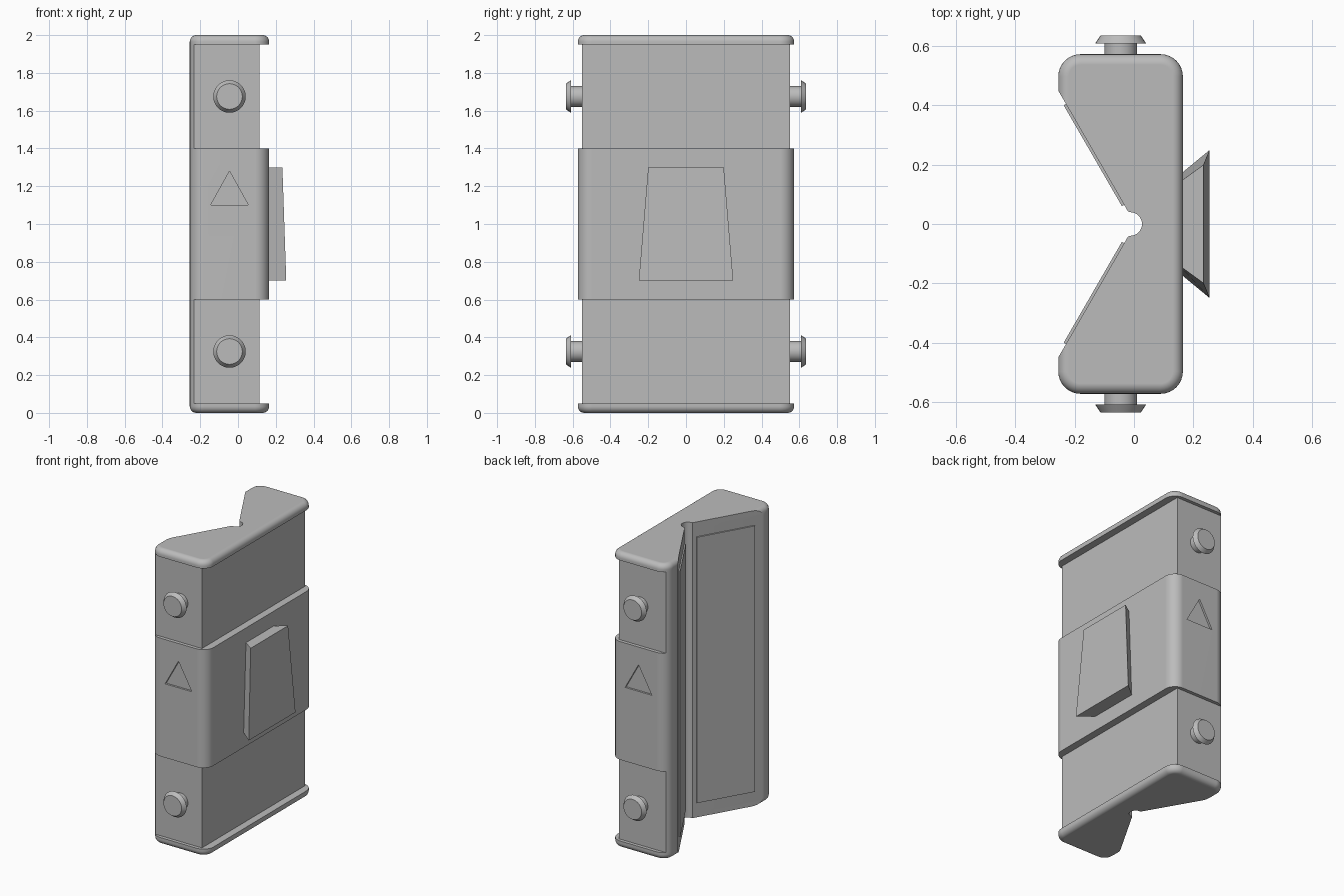
import bpy, bmesh, math
from mathutils import Vector

if "Cube" in bpy.data.objects:
    bpy.data.objects.remove(bpy.data.objects["Cube"])

grey = bpy.data.materials.new("plain_grey")
grey.diffuse_color = (0.5, 0.5, 0.5, 1)
grey.use_nodes = True
grey.node_tree.nodes["Principled BSDF"].inputs["Base Color"].default_value = grey.diffuse_color

XL, XR, YH = -0.2555, 0.165, 0.573     # outer plan limits
R, FIL, SEG = 0.075, 0.035, 8          # plan corner radius, rim fillet, arc steps
CORE_X, CORE_Y = 0.115, 0.55           # limits of the set-in core
WALL_Y, T60 = 0.45, math.sqrt(3)       # notch wall start, wall slope


def arc(cx, cy, r, a0, a1, n=SEG):
    return [(cx + r * math.cos(math.radians(a0 + (a1 - a0) * i / n)),
             cy + r * math.sin(math.radians(a0 + (a1 - a0) * i / n))) for i in range(n + 1)]


def profile(d=0.0, core=False):
    """Plan outline with V notch and round groove, inset by d on the outside."""
    r = R - d
    pts = [(XL + d, -WALL_Y + T60 * d)]
    pts = pts[:1] + arc(XL + R, -YH + R, r, 180, 270) + arc(XR - R, -YH + R, r, 270, 360)
    pts += arc(XR - R, YH - R, r, 0, 90) + arc(XL + R, YH - R, r, 90, 180)
    pts += [(XL + d, WALL_Y - T60 * d), (-0.02, 0.042)]
    pts += arc(-0.013, 0, 0.04, 90, -90, 16) + [(-0.02, -0.042)]
    if core:
        pts = [(min(x, CORE_X), max(-CORE_Y, min(CORE_Y, y))) for x, y in pts]
    return pts


def make(name, rings):
    """Skin a stack of equal-length rings and close both ends."""
    bm = bmesh.new()
    loops = [[bm.verts.new(p) for p in ring] for ring in rings]
    n = len(loops[0])
    for a, b in zip(loops, loops[1:]):
        for i in range(n):
            j = (i + 1) % n
            bm.faces.new((a[i], a[j], b[j], b[i]))
    bm.faces.new(loops[0][::-1])
    bm.faces.new(loops[-1])
    bmesh.ops.remove_doubles(bm, verts=bm.verts, dist=1e-5)
    bmesh.ops.recalc_face_normals(bm, faces=bm.faces)
    me = bpy.data.meshes.new(name)
    bm.to_mesh(me)
    bm.free()
    me.materials.append(grey)
    ob = bpy.data.objects.new(name, me)
    bpy.context.collection.objects.link(ob)
    return ob


def activate(ob):
    bpy.ops.object.select_all(action='DESELECT')
    ob.select_set(True)
    bpy.context.view_layer.objects.active = ob


def smooth(ob):
    activate(ob)
    bpy.ops.object.shade_smooth_by_angle(angle=math.radians(30))
    ob.modifiers.new("even_normals", 'WEIGHTED_NORMAL').keep_sharp = True


# Body: rounded end caps, set-in core and wide middle band in one skin
levels = []
for i in range(7):
    a = math.radians(90 * i / 6)
    levels.append((FIL * (1 - math.cos(a)), FIL * (1 - math.sin(a))))   # (z, inset)
stack = [(z, profile(d)) for z, d in levels]
for z, first_core in ((0.05, False), (0.6, True), (1.4, False), (1.95, True)):
    stack += [(z, profile(core=first_core)), (z, profile(core=not first_core))]
stack += [(2 - z, profile(d)) for z, d in reversed(levels)]
body = make("body", [[(x, y, z) for x, y in p] for z, p in stack])

# Engraved triangles on both ends of the band
tri = [(-0.145, 1.1), (0.055, 1.1), (-0.045, 1.28)]
for s in (-1, 1):
    cutter = make("triangle_cutter", [[(x, s * y, z) for x, z in tri] for y in (0.56, 0.65)])
    cutter.hide_render = True
    mod = body.modifiers.new("engrave", 'BOOLEAN')
    mod.operation, mod.solver, mod.object = 'DIFFERENCE', 'EXACT', cutter
    activate(body)
    bpy.ops.object.modifier_apply(modifier=mod.name)
    bpy.data.objects.remove(cutter)
smooth(body)

# Raised panels on the two notch walls
for s in (-1, 1):
    def wall(y, out):
        x = XL + (WALL_Y - y) / T60
        return x - out * T60 / 2, s * (y - out / 2)
    plan = [wall(0.405, -0.01), wall(0.405, 0.009), wall(0.065, 0.009), wall(0.065, -0.01)]
    make("notch_panel", [[(x, y, z) for x, y in plan] for z in (0.1, 1.9)])

# Flared tapering plate on the band face
make("face_plate", [
    [(0.155, -0.167, 0.7), (0.155, 0.167, 0.7), (0.155, 0.142, 1.3), (0.155, -0.142, 1.3)],
    [(0.2555, -0.25, 0.7), (0.2555, 0.25, 0.7), (0.235, 0.2, 1.3), (0.235, -0.2, 1.3)]])

# Mushroom pegs on both ends
for s in (-1, 1):
    for z in (0.325, 1.675):
        steps = [(0.53, 0.055), (0.609, 0.055), (0.609, 0.086), (0.636, 0.068)]
        smooth(make("peg", [[(-0.045 + r * math.cos(k * math.pi / 16), s * y,
                              z + r * math.sin(k * math.pi / 16)) for k in range(32)]
                            for y, r in steps]))
